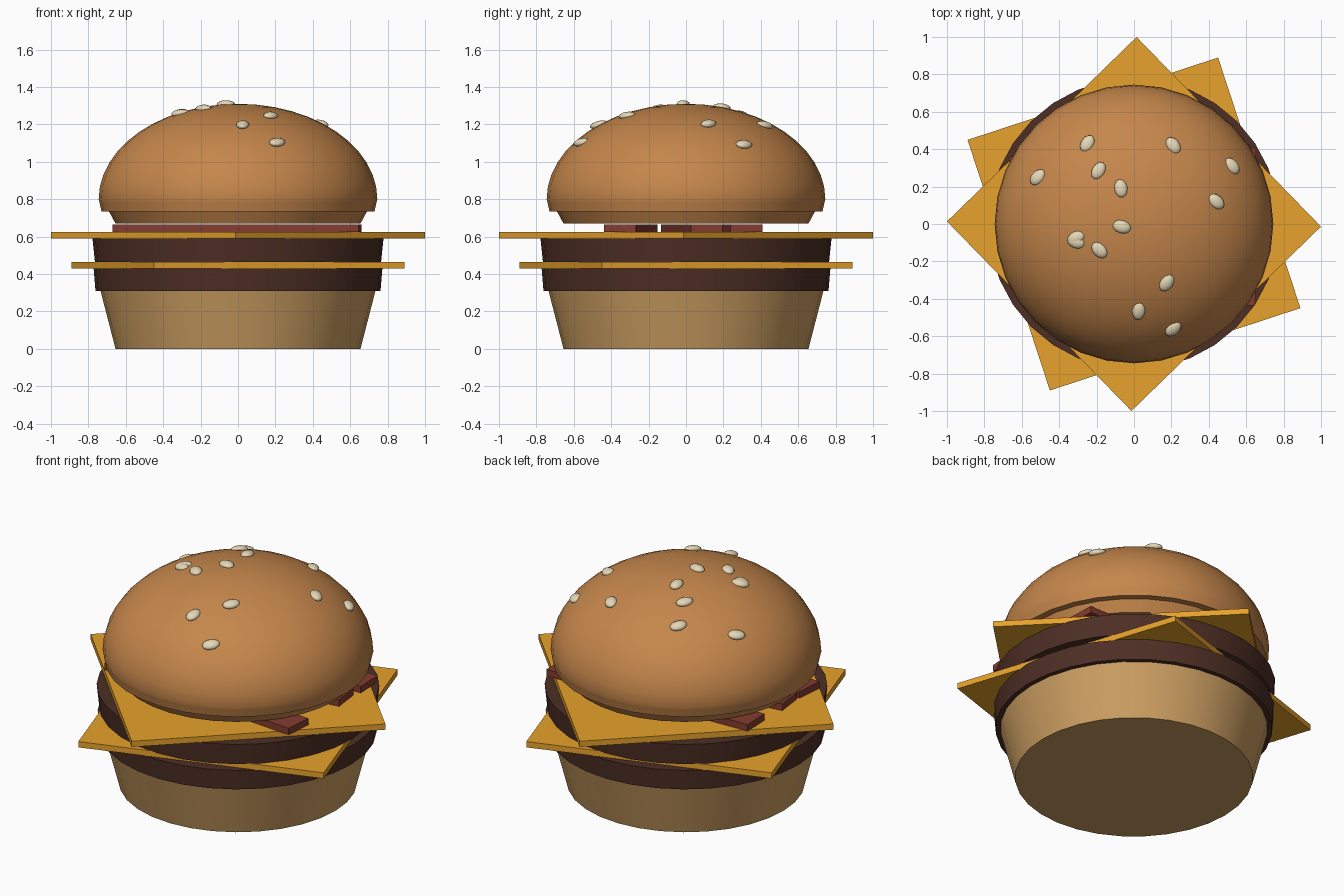
import bpy, bmesh, math
from mathutils import Vector, Matrix

if "Cube" in bpy.data.objects:
    bpy.data.objects.remove(bpy.data.objects["Cube"])

SIDES = 32


def material(name, rgb):
    m = bpy.data.materials.new(name)
    m.diffuse_color = (*rgb, 1)
    m.use_nodes = True
    m.node_tree.nodes["Principled BSDF"].inputs["Base Color"].default_value = m.diffuse_color
    return m


bun_top_mat = material("toasted_bun", (0.56, 0.24, 0.07))
bun_low_mat = material("pale_bun", (0.60, 0.34, 0.12))
meat_mat = material("meat", (0.075, 0.028, 0.018))
cheese_mat = material("cheese", (0.80, 0.36, 0.025))
bacon_mat = material("bacon", (0.23, 0.045, 0.028))
seed_mat = material("seed", (0.78, 0.68, 0.47))


def finish(bm, name, mat, smooth=None):
    bmesh.ops.recalc_face_normals(bm, faces=bm.faces)
    me = bpy.data.meshes.new(name)
    bm.to_mesh(me)
    bm.free()
    me.materials.append(mat)
    ob = bpy.data.objects.new(name, me)
    bpy.context.collection.objects.link(ob)
    if smooth is not None:
        bpy.ops.object.select_all(action='DESELECT')
        ob.select_set(True)
        bpy.context.view_layer.objects.active = ob
        bpy.ops.object.shade_smooth_by_angle(angle=math.radians(smooth))
    return ob


def lathe(name, profile, mat):
    """Spin an (r, z) profile round z; its ends lie on the axis."""
    bm = bmesh.new()
    vs = [bm.verts.new((r, 0, z)) for r, z in profile]
    es = [bm.edges.new(p) for p in zip(vs, vs[1:])]
    bmesh.ops.spin(bm, geom=vs + es, cent=(0, 0, 0), axis=(0, 0, 1),
                   angle=math.tau, steps=SIDES, use_duplicate=False)
    bmesh.ops.remove_doubles(bm, verts=bm.verts, dist=1e-4)
    return finish(bm, name, mat, 25)


def disc(name, r0, r1, z0, z1, mat):
    return lathe(name, [(0, z0), (r0, z0), (r1, z1), (0, z1)], mat)


def slab(name, size, centre, angle, mat):
    bm = bmesh.new()
    bmesh.ops.create_cube(bm, size=1, matrix=Matrix.Translation(centre)
                          @ Matrix.Rotation(math.radians(angle), 4, 'Z')
                          @ Matrix.Diagonal((*size, 1)))
    return finish(bm, name, mat)


# Bottom bun, patties and cheese slices
disc("bottom_bun", 0.655, 0.735, 0, 0.31, bun_low_mat)
disc("lower_patty", 0.762, 0.772, 0.31, 0.43, meat_mat)
slab("lower_cheese", (1.41, 1.41, 0.035), (0, 0, 0.4475), 18.2, cheese_mat)
disc("upper_patty", 0.765, 0.778, 0.465, 0.59, meat_mat)
slab("upper_cheese", (1.414, 1.414, 0.035), (0, 0, 0.6075), 44.2, cheese_mat)

# Bacon strips at slightly different angles
for i, (y, ang) in enumerate([(-0.295, -5), (0.03, 7), (0.30, 2)]):
    slab(f"bacon_strip_{i + 1}", (1.32, 0.17, 0.04), (-0.005, y, 0.645), ang, bacon_mat)

# Top bun: tapered underside, small lip, elliptical dome
R, H, Z0 = 0.745, 0.51, 0.80
dome = [(R * math.cos(a), Z0 + H * math.sin(a))
        for a in (math.pi / 2 * i / 12 for i in range(12))]
lathe("top_bun", [(0, 0.67), (0.655, 0.67), (0.69, 0.735), (0.73, 0.735), (0.74, 0.78)]
      + dome + [(0, Z0 + H)], bun_top_mat)

# Sesame seeds: x, y, heading
seeds = [(-.25, .43, 60), (-.19, .285, 60), (-.07, .19, 100), (-.515, .25, 45),
         (.21, .42, -55), (.525, .31, -50), (.44, .12, -40), (-.065, -.015, -15),
         (-.31, -.075, 25), (-.31, -.095, -20), (-.185, -.14, -45),
         (.175, -.315, 55), (.025, -.465, 85), (.21, -.56, 45)]
for i, (x, y, ang) in enumerate(seeds):
    h = H * math.sqrt(1 - (x * x + y * y) / R ** 2)
    normal = Vector((x / R ** 2, y / R ** 2, h / H ** 2)).normalized()
    lean = (normal + Vector((0, 0, 1))).normalized()
    tilt = Vector((0, 0, 1)).rotation_difference(lean).to_matrix().to_4x4()
    bm = bmesh.new()
    bmesh.ops.create_uvsphere(bm, u_segments=12, v_segments=8, radius=1,
                              matrix=Matrix.Translation((x, y, Z0 + h)) @ tilt
                              @ Matrix.Rotation(math.radians(ang), 4, 'Z')
                              @ Matrix.Diagonal((0.05, 0.035, 0.021, 1)))
    finish(bm, f"sesame_seed_{i + 1}", seed_mat, 60)
